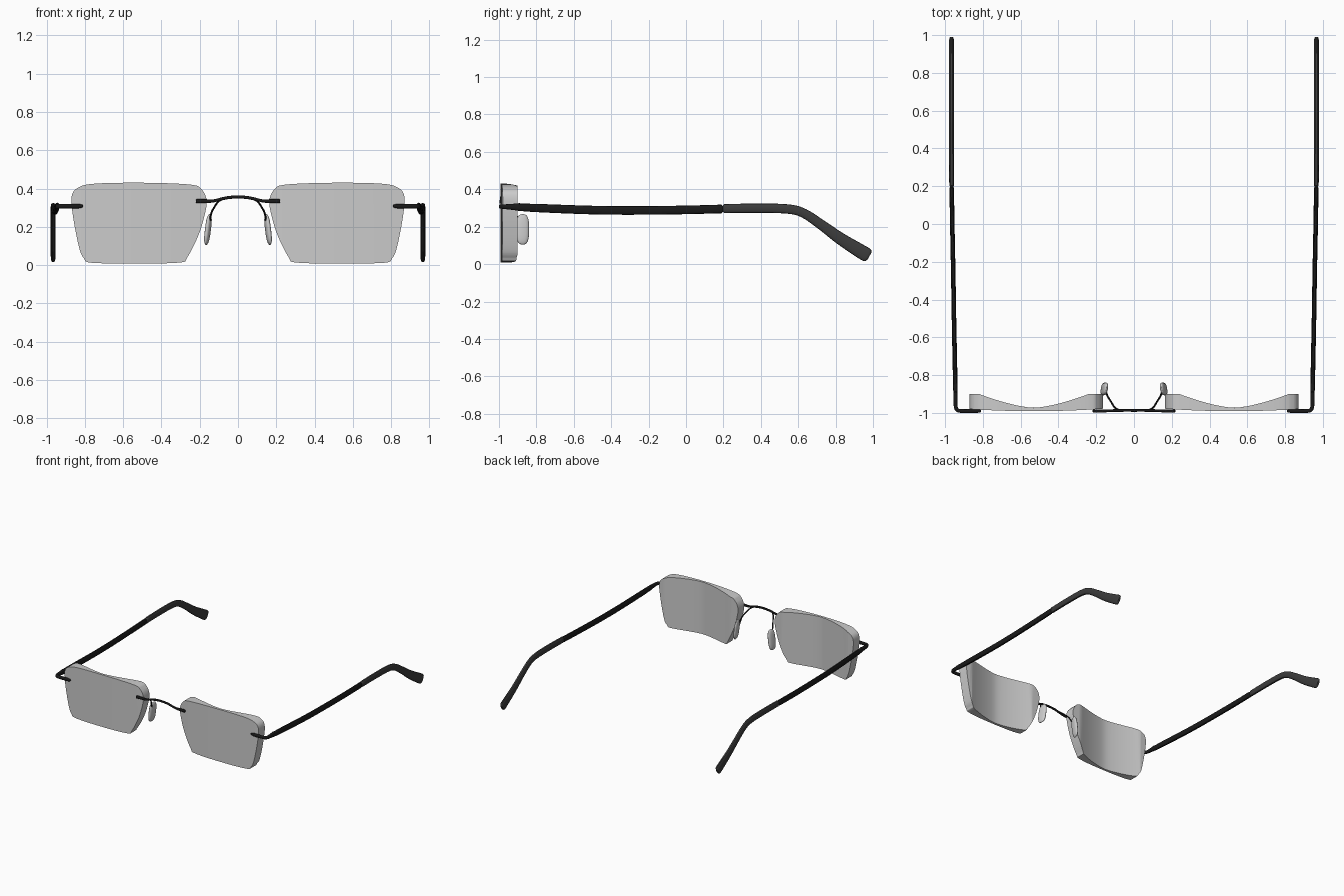
import bpy, bmesh, math
from mathutils import Vector

if "Cube" in bpy.data.objects:
    bpy.data.objects.remove(bpy.data.objects["Cube"])


def material(name, v):
    m = bpy.data.materials.new(name)
    m.diffuse_color = (v, v, v, 1)
    m.use_nodes = True
    m.node_tree.nodes["Principled BSDF"].inputs["Base Color"].default_value = m.diffuse_color
    return m


BLACK = material("black_metal", 0.01)
DARK = material("dark_plastic", 0.045)


def finish(name, bm, mat=None, mirror=True, angle=35):
    bmesh.ops.recalc_face_normals(bm, faces=bm.faces)
    me = bpy.data.meshes.new(name)
    bm.to_mesh(me)
    bm.free()
    ob = bpy.data.objects.new(name, me)
    bpy.context.collection.objects.link(ob)
    if mat:
        me.materials.append(mat)
    bpy.ops.object.select_all(action='DESELECT')
    bpy.context.view_layer.objects.active = ob
    ob.select_set(True)
    bpy.ops.object.shade_smooth_by_angle(angle=math.radians(angle))
    if mirror:
        ob.modifiers.new("mirror", 'MIRROR')
    return ob


def spline(pts, steps, closed=False):
    # Catmull-Rom through the points, any dimension
    n, out = len(pts), []
    get = (lambda i: pts[i % n]) if closed else (lambda i: pts[max(0, min(n - 1, i))])
    for i in range(n if closed else n - 1):
        p0, p1, p2, p3 = get(i - 1), get(i), get(i + 1), get(i + 2)
        for k in range(steps):
            t = k / steps
            out.append([0.5 * (2 * b + (c - a) * t + (2 * a - 5 * b + 4 * c - d) * t * t
                               + (3 * b - a - 3 * c + d) * t ** 3)
                        for a, b, c, d in zip(p0, p1, p2, p3)])
    if not closed:
        out.append(list(pts[-1]))
    return out


def power(v, e):
    return math.copysign(abs(v) ** e, v)


def sweep(name, pts, mat, mirror=True, steps=5, sides=16, e=0.75):
    # points are x, y, z, half width, half height
    path = spline(pts, steps)
    # small rounded ends
    ends = [(0, 0.65), (0.3, 0.9)]
    d0 = (Vector(path[0][:3]) - Vector(path[1][:3])).normalized()
    d1 = (Vector(path[-1][:3]) - Vector(path[-2][:3])).normalized()

    def cap(p, d, f, s):
        r = p[3] * f
        return [*(Vector(p[:3]) + d * r), p[3] * s, p[4] * s]
    path = [cap(path[0], d0, 0.6, 0.65)] + path + [cap(path[-1], d1, 0.6, 0.65)]
    bm, rings = bmesh.new(), []
    for i, p in enumerate(path):
        a, b = path[max(0, i - 1)], path[min(len(path) - 1, i + 1)]
        t = (Vector(b[:3]) - Vector(a[:3])).normalized()
        side = t.cross(Vector((0, 0, 1))).normalized()
        up = side.cross(t)
        rings.append([bm.verts.new(Vector(p[:3])
                      + side * p[3] * power(math.cos(2 * math.pi * k / sides), e)
                      + up * p[4] * power(math.sin(2 * math.pi * k / sides), e))
                      for k in range(sides)])
    for r, s in zip(rings, rings[1:]):
        for k in range(sides):
            j = (k + 1) % sides
            bm.faces.new((r[k], r[j], s[j], s[k]))
    bm.faces.new(rings[0])
    bm.faces.new(rings[-1])
    return finish(name, bm, mat, mirror)


# Lenses: flat front, hollow cylindrical back
outline = [(.165, .345), (.19, .395), (.245, .42), (.48, .43), (.74, .426), (.835, .405),
           (.87, .355), (.86, .24), (.83, .09), (.805, .035), (.765, .012), (.53, .008),
           (.305, .013), (.265, .04), (.205, .16), (.17, .28)]
CX = 0.53
bm = bmesh.new()
loop = [bm.verts.new((x, 0, z)) for x, z in spline(outline, 5, True)]
face = bm.faces.new(loop)
ext = bmesh.ops.extrude_face_region(bm, geom=[face])
for v in ext["geom"]:
    if isinstance(v, bmesh.types.BMVert):
        v.co.y = 1
for i in range(1, 28):
    bmesh.ops.bisect_plane(bm, geom=bm.verts[:] + bm.edges[:] + bm.faces[:], dist=1e-5,
                           plane_co=(.165 + .705 * i / 28, 0, 0), plane_no=(1, 0, 0))
for v in bm.verts:
    d = abs(v.co.x - CX)
    if v.co.y > 0.5:
        v.co.y = -0.973 + 0.073 * min(1, d / 0.29) ** 1.5
    else:
        v.co.y = -0.991 + 0.012 * (d / 0.35) ** 2
finish("lens", bm)

# Nose pads: flattened rounded discs, tilted outward at the bottom
bm = bmesh.new()
bmesh.ops.create_uvsphere(bm, u_segments=24, v_segments=16, radius=1)
for v in bm.verts:
    x, y, z = v.co
    r = math.hypot(y, z)
    if r > 1e-6:
        k = r ** 0.6 / r / ((abs(y / r) ** 3 + abs(z / r) ** 3) ** (1 / 3))
        y, z = y * k, z * k
    lx, ly, lz = x * .014, y * .034, z * .081
    v.co = (.157 + lx - .12 * lz - .15 * ly, -.873 + ly, .186 + lz)
finish("nose_pad", bm)

# Bridge clipped over both lenses
half = [(.215, -.99, .334, .008, .011), (.165, -.99, .334, .008, .010),
        (.125, -.988, .336, .007, .008), (.06, -.987, .351, .007, .008)]
sweep("bridge", [(-p[0], *p[1:]) for p in half] + [(0, -.987, .356, .007, .008)]
      + half[::-1], BLACK, mirror=False)

# Thin wires that carry the nose pads
sweep("pad_arm", [(.085, -.983, .343, .005, .005), (.105, -.968, .33, .005, .005),
                  (.122, -.94, .305, .005, .005), (.138, -.915, .275, .005, .005),
                  (.147, -.893, .235, .005, .005), (.152, -.88, .21, .005, .005)],
      BLACK, sides=10, e=1)

# Hinge pieces wrapping round from lens to temple
sweep("end_piece", [(.815, -.99, .308, .008, .008), (.84, -.99, .308, .010, .012),
                    (.91, -.99, .308, .010, .012), (.935, -.985, .308, .010, .012),
                    (.944, -.965, .307, .010, .013), (.945, -.92, .306, .011, .017),
                    (.945, -.89, .305, .011, .021)], BLACK)

# Temples
sweep("temple", [(.945, -.91, .305, .011, .018), (.947, -.8, .300, .012, .022),
                 (.953, -.5, .289, .012, .023), (.957, -.25, .287, .012, .023),
                 (.962, 0, .290, .012, .023), (.965, .19, .295, .012, .023)], BLACK)

# Curved temple tips
sweep("temple_tip", [(.965, .205, .297, .013, .024), (.966, .4, .299, .013, .025),
                     (.966, .55, .294, .013, .025), (.966, .63, .272, .013, .025),
                     (.966, .72, .213, .013, .027), (.966, .82, .140, .013, .032),
                     (.966, .92, .077, .013, .037), (.966, .962, .052, .013, .038),
                     (.966, .974, .045, .012, .034)], DARK)
